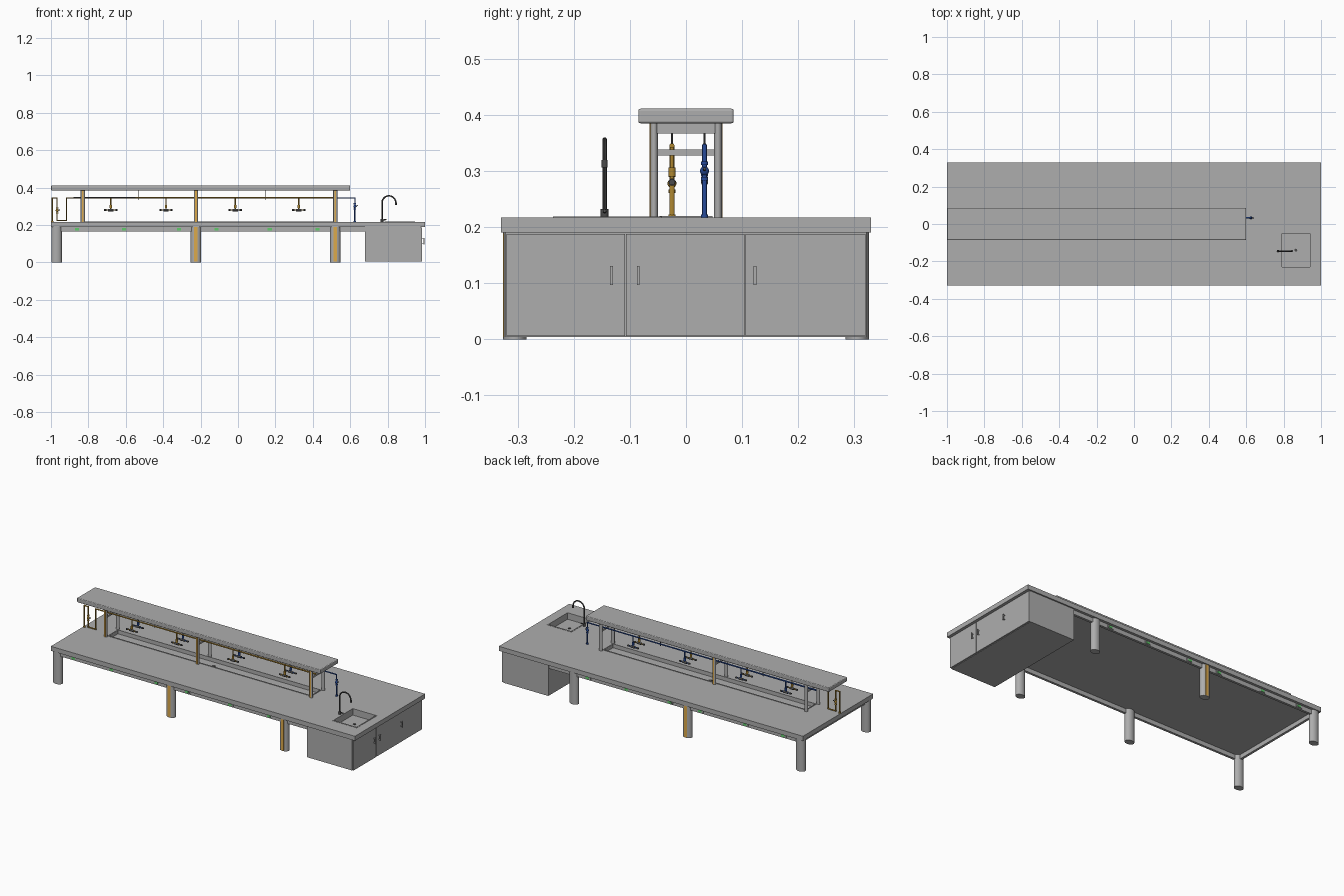
import bpy, math
from mathutils import Vector

if "Cube" in bpy.data.objects:
    bpy.data.objects.remove(bpy.data.objects["Cube"])


def material(name, rgb):
    m = bpy.data.materials.new(name)
    m.diffuse_color = (*rgb, 1)
    m.use_nodes = True
    m.node_tree.nodes["Principled BSDF"].inputs["Base Color"].default_value = m.diffuse_color
    return m


GREY = material("bench grey", (0.42, 0.42, 0.42))
ORANGE = material("orange insert", (0.72, 0.40, 0.07))
GOLD = material("gas gold", (0.42, 0.24, 0.03))
BLUE = material("water blue", (0.02, 0.07, 0.32))
DARK = material("dark metal", (0.07, 0.07, 0.07))
GREEN = material("socket green", (0.12, 0.60, 0.15))


def finish(o, name, mat, smooth=False):
    o.name = name
    o.data.materials.clear()
    o.data.materials.append(mat)
    if smooth:
        bpy.ops.object.shade_smooth_by_angle(angle=math.radians(35))
    return o


def box(name, lo, hi, mat=GREY, bevel=0):
    lo, hi = Vector(lo), Vector(hi)
    bpy.ops.mesh.primitive_cube_add(size=1, location=(lo + hi) / 2)
    o = bpy.context.object
    for v in o.data.vertices:
        v.co = v.co * (hi - lo)
    if bevel:
        b = o.modifiers.new("bevel", 'BEVEL')
        b.width, b.segments = bevel, 3
    return finish(o, name, mat)


def rod(name, p, q, r, mat=GREY, ry=None, sides=20):
    """Cylinder from p to q; ry gives an oval section."""
    p, q = Vector(p), Vector(q)
    d = q - p
    bpy.ops.mesh.primitive_cylinder_add(vertices=sides, radius=1, depth=1, location=(p + q) / 2)
    o = bpy.context.object
    for v in o.data.vertices:
        v.co = Vector((v.co.x * r, v.co.y * (ry or r), v.co.z * d.length))
    o.rotation_euler = d.to_track_quat('Z', 'Y').to_euler() if abs(d.z) < d.length * 0.99 else (0, 0, 0)
    return finish(o, name, mat, True)


def ball(name, p, r, mat):
    bpy.ops.mesh.primitive_uv_sphere_add(segments=16, ring_count=10, radius=r, location=p)
    return finish(bpy.context.object, name, mat, True)


def tube(name, pts, r, mat):
    c = bpy.data.curves.new(name, 'CURVE')
    c.dimensions, c.bevel_depth, c.bevel_resolution, c.use_fill_caps = '3D', r, 3, True
    s = c.splines.new('POLY')
    s.points.add(len(pts) - 1)
    for sp, p in zip(s.points, pts):
        sp.co = (*p, 1)
    o = bpy.data.objects.new(name, c)
    bpy.context.collection.objects.link(o)
    bpy.ops.object.select_all(action='DESELECT')
    o.select_set(True)
    bpy.context.view_layer.objects.active = o
    bpy.ops.object.convert(target='MESH')
    return finish(bpy.context.object, name, mat, True)


def cut(o, name, lo, hi):
    c = box(name, lo, hi)
    c.hide_render = True
    c.hide_viewport = True
    c.display_type = 'WIRE'
    m = o.modifiers.new("cut", 'BOOLEAN')
    m.operation, m.object, m.solver = 'DIFFERENCE', c, 'EXACT'


TOP = 0.217
# table top with sink basin and central trough
table = box("table_top", (-1, -0.33, 0.19), (1, 0.33, TOP))
cut(table, "sink_cutter", (0.79, -0.23, 0.15), (0.94, -0.05, 0.25))
cut(table, "trough_cutter", (-0.82, -0.043, 0.197), (0.51, 0.043, 0.25))
rod("trough_drain", (-0.16, 0, 0.196), (-0.16, 0, 0.2), 0.011, DARK)
for s in (-1, 1):
    box("trough_rim_long", (-0.825, s * 0.045 - 0.002, TOP - 0.001), (0.515, s * 0.045 + 0.002, 0.22))
for x in (-0.823, 0.513):
    box("trough_rim_end", (x - 0.002, -0.043, TOP - 0.001), (x + 0.002, 0.043, 0.22))

# sink rim and drain
for y in (-0.2335, -0.0465):
    box("sink_rim_long", (0.783, y - 0.0035, TOP - 0.001), (0.947, y + 0.0035, 0.2185))
for x in (0.7865, 0.9435):
    box("sink_rim_short", (x - 0.0035, -0.23, TOP - 0.001), (x + 0.0035, -0.05, 0.2185))
rod("sink_drain", (0.865, -0.14, 0.178), (0.865, -0.14, 0.183), 0.008, DARK)

# end cabinet, doors and handles
cab = box("cabinet_body", (0.68, -0.322, 0.004), (0.976, 0.322, 0.19))
cut(cab, "basin_cutter", (0.79, -0.23, 0.18), (0.94, -0.05, 0.25))
for a, b in ((-0.32, -0.109), (-0.107, 0.104), (0.106, 0.32)):
    box("cabinet_door", (0.975, a, 0.006), (0.985, b, 0.188))
for y in (-0.133, -0.085, 0.123):
    box("door_handle", (0.993, y - 0.0025, 0.097), (0.998, y + 0.0025, 0.131))
    for z in (0.102, 0.126):
        box("handle_stud", (0.984, y - 0.002, z - 0.002), (0.994, y + 0.002, z + 0.002))

# oval legs with coloured inserts, aprons and socket plates
for s in (-1, 1):
    for x in (-0.97, -0.225, 0.52):
        rod("leg", (x, s * 0.305, 0), (x, s * 0.305, 0.19), 0.028, ry=0.021, sides=32)
        if x == -0.225 or (x > 0 and s < 0):
            box("leg_insert", (x - 0.009, s * 0.3225 - 0.004, 0.004), (x + 0.009, s * 0.3225 + 0.004, 0.189), ORANGE)
    box("apron_long", (-0.97, s * 0.308 - 0.007, 0.165), (0.69, s * 0.308 + 0.007, 0.191))
    for x in (-0.86, -0.61, -0.315, -0.115, 0.17, 0.425):
        box("socket_plate", (x - 0.02, s * 0.316 - 0.002, 0.169), (x + 0.02, s * 0.316 + 0.002, 0.187))
        box("socket_face", (x - 0.011, s * 0.318 - 0.002, 0.172), (x + 0.011, s * 0.318 + 0.002, 0.184), GREEN)
box("apron_end", (-0.977, -0.305, 0.165), (-0.963, 0.305, 0.191))

# raised shelf with oval posts and cross beams
box("shelf", (-1, -0.085, 0.385), (0.6, 0.085, 0.411), bevel=0.004)
for x in (-0.83, -0.225, 0.52):
    for s in (-1, 1):
        rod("shelf_post", (x, s * 0.057, TOP - 0.001), (x, s * 0.057, 0.387), 0.011, ry=0.0075, sides=24)
        if s < 0 or x == -0.225:
            box("post_insert", (x - 0.005, s * 0.062 - 0.003, TOP), (x + 0.005, s * 0.062 + 0.003, 0.385), ORANGE)
    box("pipe_beam", (x - 0.006, -0.052, 0.328), (x + 0.006, 0.052, 0.338))
    box("shelf_bracket", (x - 0.01, -0.052, 0.367), (x + 0.01, 0.052, 0.386))
# pipe hangers under the shelf
for x in (-0.53, 0.145):
    for y in (-0.025, 0.033):
        rod("pipe_hanger", (x, y, 0.335), (x, y, 0.387), 0.002, DARK, sides=10)

# gas and water pipes
PZ, GY, WY = 0.345, -0.025, 0.033
tube("gas_pipe", [(-0.993, GY, TOP), (-0.993, GY, PZ), (-0.967, GY, PZ), (-0.967, GY, 0.224),
                  (-0.917, GY, 0.224), (-0.917, GY, PZ), (0.53, GY, PZ)], 0.0045, GOLD)
tube("water_pipe", [(-0.88, WY, PZ), (0.625, WY, PZ), (0.625, WY, TOP)], 0.0045, BLUE)
for x, y, mat, z0 in ((-0.967, GY, GOLD, 0.278), (0.625, WY, BLUE, 0.3)):
    ball("pipe_valve", (x, y, z0), 0.008, mat)
    rod("valve_lever", (x, y, z0), (x + 0.016, y, z0 + 0.004), 0.0025, DARK, sides=10)
    for dz in (-0.014, 0.014):
        rod("pipe_collar", (x, y, z0 + dz - 0.003), (x, y, z0 + dz + 0.003), 0.0065, mat)
for x, y, mat in ((-0.993, GY, GOLD), (0.625, WY, BLUE)):
    rod("pipe_foot", (x, y, TOP), (x, y, TOP + 0.005), 0.0065, mat)

# tee taps hanging from both pipes
for x in (-0.68, -0.385, -0.015, 0.325):
    for y, mat in ((GY, GOLD), (WY, BLUE)):
        rod("tap_drop", (x, y, 0.28), (x, y, PZ), 0.0035, mat, sides=12)
        rod("tap_collar", (x, y, 0.29), (x, y, 0.306), 0.0065, mat, sides=16)
        rod("tap_bar", (x - 0.034, y, 0.28), (x + 0.034, y, 0.28), 0.0035, mat, sides=12)
        rod("tap_body", (x - 0.014, y, 0.28), (x + 0.014, y, 0.28), 0.0065, DARK, sides=16)
        for s in (-1, 1):
            rod("tap_nozzle", (x + s * 0.024, y, 0.28), (x + s * 0.036, y, 0.28), 0.005, DARK, sides=12)

# swan neck faucet
FX, FY = 0.77, -0.145
R = 0.037
arc = [(FX + R - R * math.cos(t * math.pi / 14), FY, 0.319 + R * math.sin(t * math.pi / 14)) for t in range(15)]
tube("faucet_neck", [(FX, FY, TOP)] + arc + [(FX + 2 * R, FY, 0.308)], 0.004, DARK)
rod("faucet_base", (FX, FY, TOP), (FX, FY, 0.232), 0.007, DARK)
rod("faucet_lever", (FX, FY, 0.227), (FX + 0.025, FY, 0.229), 0.003, DARK, sides=12)
rod("faucet_tip", (FX + 2 * R, FY, 0.306), (FX + 2 * R, FY, 0.32), 0.0055, DARK)
